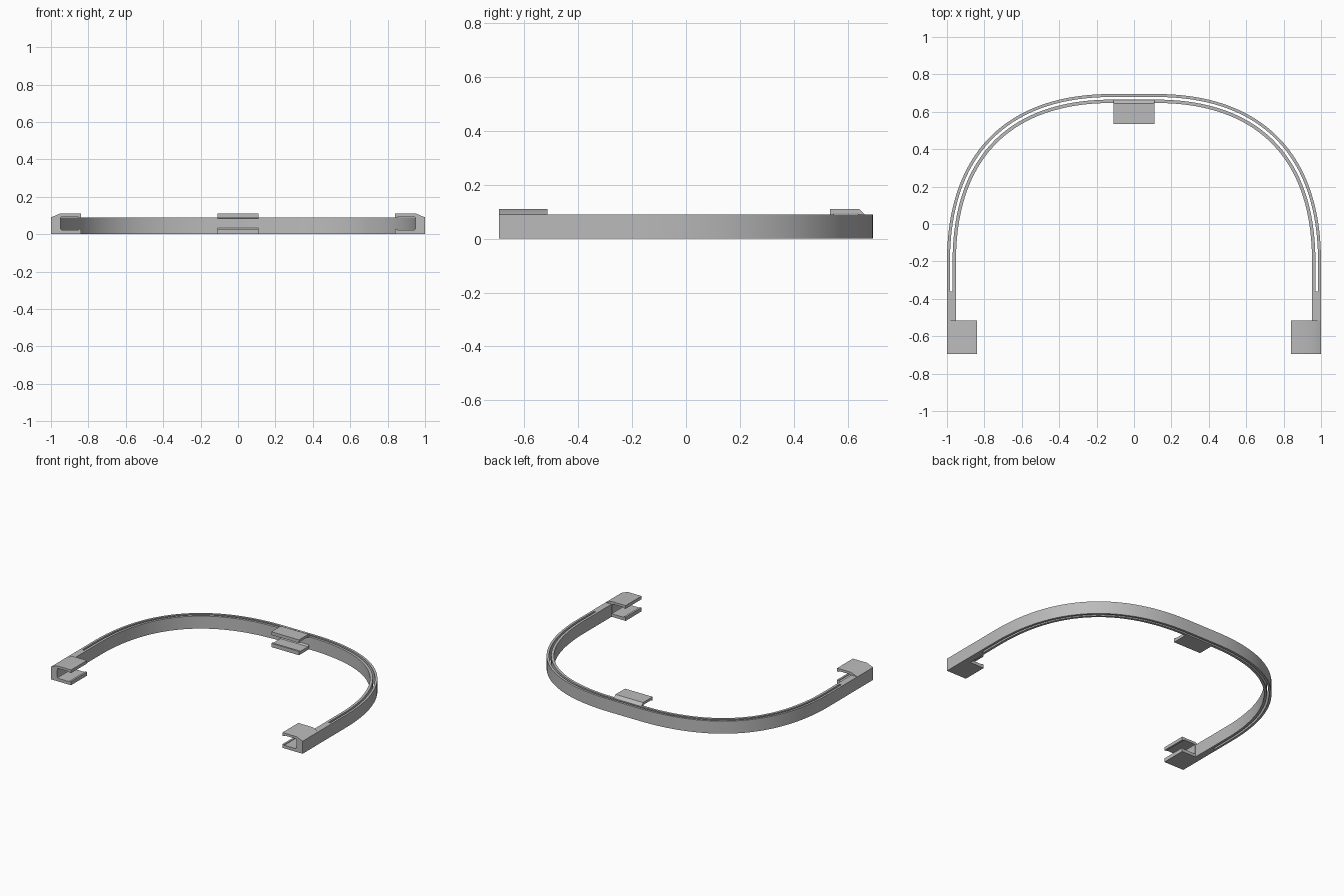
import bpy
import bmesh
from mathutils import Vector
from mathutils.geometry import interpolate_bezier

cube = bpy.data.objects.get("Cube")
if cube:
    bpy.data.objects.remove(cube, do_unlink=True)

grey = bpy.data.materials.new("plain grey")
grey.use_nodes = True
colour = (0.5, 0.5, 0.5, 1)
grey.diffuse_color = colour
grey.node_tree.nodes["Principled BSDF"].inputs["Base Color"].default_value = colour

BACK = 0.695
BAND_HEIGHT = 0.09


def finish(name, bm, direction):
    """Extrude flat faces along a direction and make an object of them."""
    ext = bmesh.ops.extrude_face_region(bm, geom=bm.faces[:], use_keep_orig=True)
    verts = [g for g in ext["geom"] if isinstance(g, bmesh.types.BMVert)]
    bmesh.ops.translate(bm, verts=verts, vec=direction)
    bmesh.ops.recalc_face_normals(bm, faces=bm.faces[:])
    mesh = bpy.data.meshes.new(name)
    bm.to_mesh(mesh)
    bm.free()
    mesh.materials.append(grey)
    obj = bpy.data.objects.new(name, mesh)
    bpy.context.collection.objects.link(obj)
    bpy.ops.object.select_all(action="DESELECT")
    obj.select_set(True)
    bpy.context.view_layer.objects.active = obj
    bpy.ops.object.shade_smooth_by_angle(angle=0.5)
    return obj


# Arched band: two thin walls with a slot between, joined solid at both ends
arc = interpolate_bezier(Vector((1, -0.2, 0)), Vector((1, 0.38, 0)),
                         Vector((0.68, BACK, 0)), Vector((0.12, BACK, 0)), 40)
half = [Vector((1, -0.515, 0)), Vector((1, -0.36, 0))] + arc
path = half + [Vector((-p.x, p.y, 0)) for p in reversed(half)]
offsets = (0, 0.016, 0.03, 0.048)

bm = bmesh.new()
rows = []
for i, p in enumerate(path):
    t = (path[min(i + 1, len(path) - 1)] - path[max(i - 1, 0)]).normalized()
    inward = Vector((-t.y, t.x, 0))
    rows.append([bm.verts.new(p + inward * d) for d in offsets])
last = len(rows) - 2
for i in range(last + 1):
    for j in range(3):
        if j == 1 and 0 < i < last:
            continue
        a, b = rows[i], rows[i + 1]
        bm.faces.new((a[j], a[j + 1], b[j + 1], b[j]))
finish("arched_band", bm, Vector((0, 0, BAND_HEIGHT)))


def clip(name, profile, place, direction):
    """C-shaped clip from a profile of (distance, height) points."""
    bm = bmesh.new()
    bm.faces.new([bm.verts.new(place(u, z)) for u, z in profile])
    return finish(name, bm, direction)


# End clips: C channels with hooked lips and a sloped outer top corner
end_profile = [(1, 0), (1, 0.09), (0.952, 0.11), (0.84, 0.11),
               (0.84, 0.087), (0.854, 0.087), (0.854, 0.093), (0.938, 0.093),
               (0.947, 0.09), (0.95, 0.081), (0.95, 0.034), (0.947, 0.025),
               (0.938, 0.022), (0.854, 0.022), (0.854, 0.027), (0.84, 0.027),
               (0.84, 0)]
for side, name in ((1, "left_end_clip"), (-1, "right_end_clip")):
    clip(name, end_profile, lambda u, z: (side * u, -BACK, z), Vector((0, 0.18, 0)))

# Back clip: two plates opening toward the front, set into the inner wall
back_profile = [(0.664, 0), (0.664, 0.09), (0.643, 0.11), (0.535, 0.11),
                (0.535, 0.087), (0.549, 0.087), (0.549, 0.093), (0.637, 0.093),
                (0.647, 0.083), (0.647, 0.032), (0.637, 0.022),
                (0.549, 0.022), (0.549, 0.027), (0.535, 0.027), (0.535, 0)]
clip("back_clip", back_profile, lambda u, z: (-0.11, u, z), Vector((0.22, 0, 0)))
